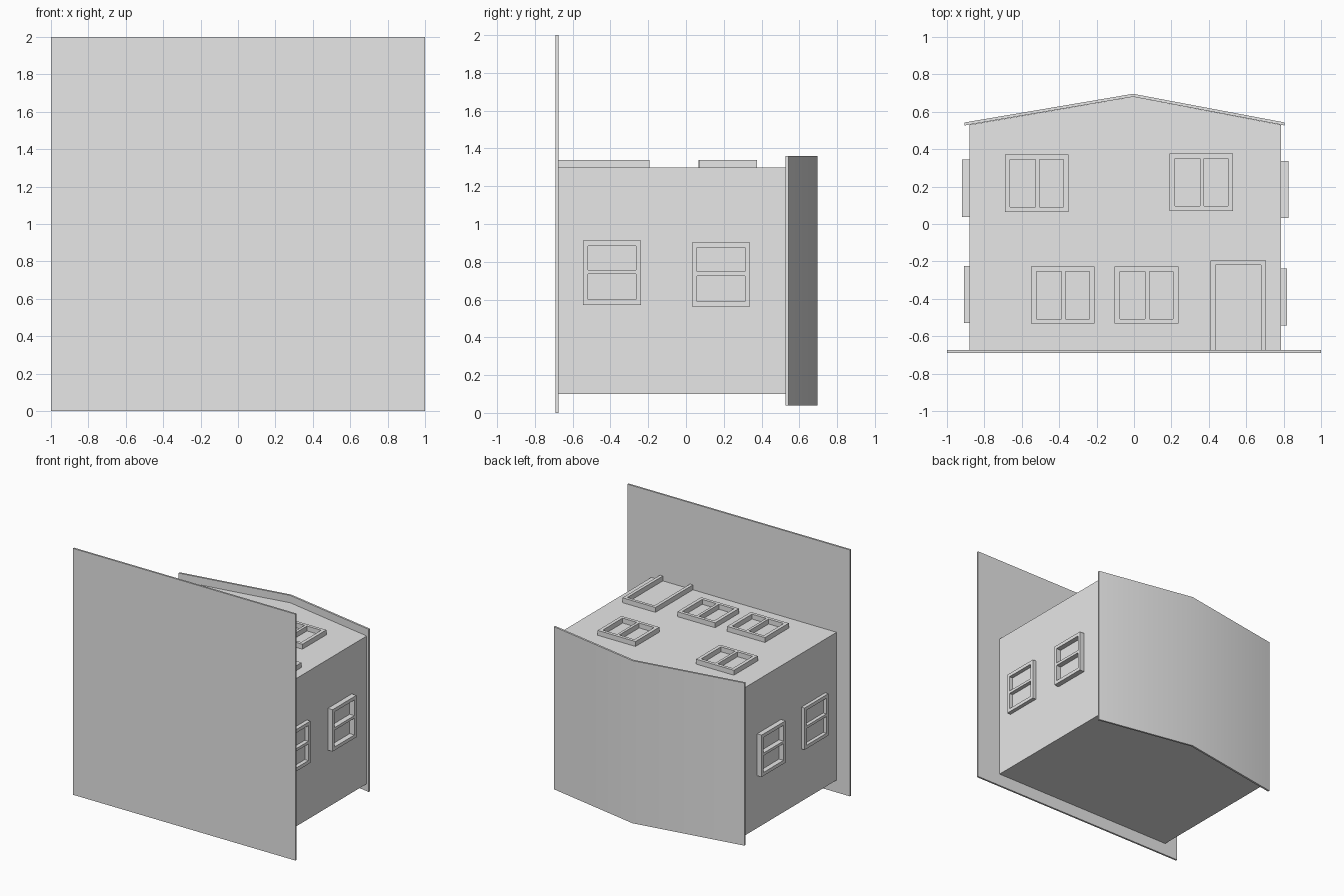
import bpy, bmesh, math
from mathutils import Vector

cube = bpy.data.objects.get("Cube")
if cube:
    bpy.data.objects.remove(cube, do_unlink=True)

# One plain grey for everything
grey = bpy.data.materials.new("plain grey")
grey.use_nodes = True
grey.diffuse_color = (0.8, 0.8, 0.8, 1)
grey.node_tree.nodes["Principled BSDF"].inputs["Base Color"].default_value = grey.diffuse_color


def finish(name, bm):
    bmesh.ops.recalc_face_normals(bm, faces=bm.faces[:])
    mesh = bpy.data.meshes.new(name)
    bm.to_mesh(mesh)
    bm.free()
    mesh.materials.append(grey)
    obj = bpy.data.objects.new(name, mesh)
    bpy.context.collection.objects.link(obj)
    return obj


def raise_faces(bm, offset):
    """Turn the flat faces into a closed solid."""
    new = bmesh.ops.extrude_face_region(bm, geom=bm.faces[:], use_keep_orig=True)["geom"]
    verts = [g for g in new if isinstance(g, bmesh.types.BMVert)]
    bmesh.ops.translate(bm, verts=verts, vec=offset)


def prism(name, outline, z0, z1):
    bm = bmesh.new()
    bm.faces.new([bm.verts.new((x, y, z0)) for x, y in outline])
    raise_faces(bm, Vector((0, 0, z1 - z0)))
    return finish(name, bm)


def frame(name, us, vs, holes, place, depth):
    """Frame raised from a wall: grid cells listed in holes stay open."""
    bm = bmesh.new()
    grid = [[bm.verts.new(place(u, v, 0)) for v in vs] for u in us]
    for i in range(len(us) - 1):
        for j in range(len(vs) - 1):
            if (i, j) not in holes:
                bm.faces.new((grid[i][j], grid[i + 1][j],
                              grid[i + 1][j + 1], grid[i][j + 1]))
    loose = [v for v in bm.verts if not v.link_faces]
    bmesh.ops.delete(bm, geom=loose, context='VERTS')
    raise_faces(bm, place(0, 0, depth) - place(0, 0, 0))
    return finish(name, bm)


LEFT, RIGHT, RIDGE = -0.88, 0.785, -0.005
BACK, FRONT = 0.10, 1.30


def on_front(u, v, w):
    return Vector((u, v, FRONT + w))


def on_plus_x(u, v, w):
    return Vector((RIGHT + w, v, u))


def on_minus_x(u, v, w):
    return Vector((LEFT - w, v, u))


def window(name, u, v, place, depth):
    """Two panes side by side along u, starting at corner (u, v)."""
    us = [u + d for d in (0, 0.028, 0.163, 0.185, 0.312, 0.34)]
    vs = [v + d for d in (0, 0.026, 0.28, 0.306)]
    frame(name, us, vs, {(1, 1), (3, 1)}, place, depth)


# Ground slab and gabled house body, the house lying on its back
prism("ground_slab", [(-1, -0.69), (1, -0.69), (1, -0.675), (-1, -0.675)], 0, 2)
prism("house_body", [(LEFT, -0.675), (RIGHT, -0.675), (RIGHT, 0.53),
                     (RIDGE, 0.68), (LEFT, 0.53)], BACK, FRONT)

# Thin roof, softly shaded over the ridge
roof = prism("roof", [(-0.905, 0.527), (RIDGE, 0.68), (0.805, 0.527),
                      (0.805, 0.543), (RIDGE, 0.696), (-0.905, 0.543)], 0.04, 1.36)
bpy.context.view_layer.objects.active = roof
roof.select_set(True)
bpy.ops.object.shade_smooth_by_angle(angle=math.radians(30))
roof.select_set(False)

# Front windows
window("upper_window_a", -0.69, 0.065, on_front, 0.04)
window("upper_window_b", 0.19, 0.07, on_front, 0.04)
window("lower_window_a", -0.55, -0.533, on_front, 0.04)
window("lower_window_b", -0.103, -0.533, on_front, 0.04)

# Side windows
window("plus_side_upper_window", 0.563, 0.032, on_plus_x, 0.042)
window("plus_side_lower_window", 0.572, -0.544, on_plus_x, 0.032)
window("minus_side_upper_window", 0.525, 0.038, on_minus_x, 0.04)
window("minus_side_lower_window", 0.525, -0.53, on_minus_x, 0.028)

# Door frame, open at the ground
frame("door_frame", [0.41, 0.436, 0.68, 0.706], [-0.675, -0.218, -0.194],
      {(1, 0)}, on_front, 0.04)
